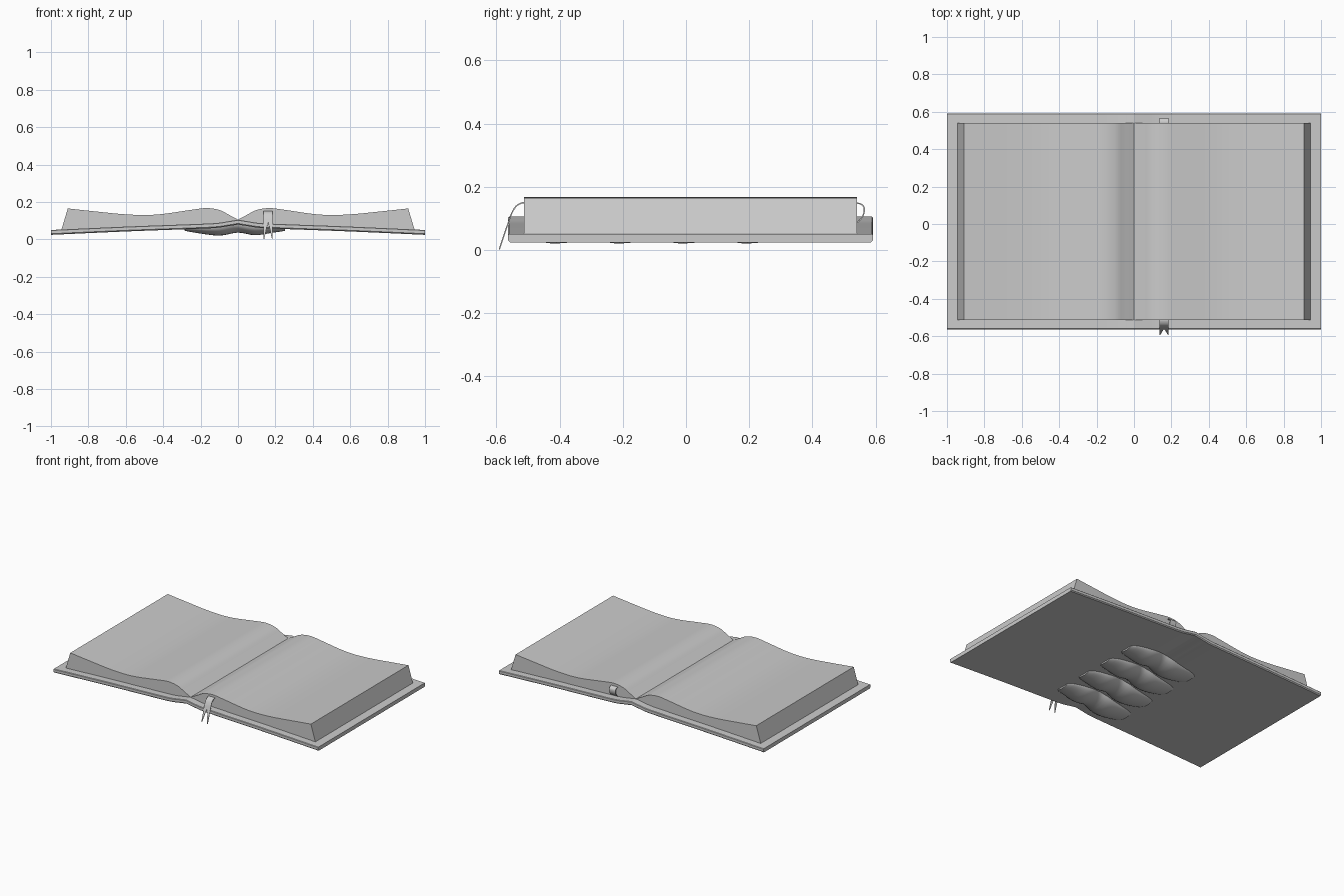
import bpy
import bmesh
import math

cube = bpy.data.objects.get("Cube")
if cube:
    bpy.data.objects.remove(cube, do_unlink=True)

# One plain grey for the whole book
grey = bpy.data.materials.new("plain_grey")
grey.use_nodes = True
grey.diffuse_color = (0.6, 0.6, 0.6, 1)
grey.node_tree.nodes["Principled BSDF"].inputs["Base Color"].default_value = (0.6, 0.6, 0.6, 1)


def loft(name, rings, angle=35):
    """Skin a row of closed rings and cap both ends."""
    bm = bmesh.new()
    rows = [[bm.verts.new(p) for p in ring] for ring in rings]
    n = len(rows[0])
    for a, b in zip(rows, rows[1:]):
        for i in range(n):
            j = (i + 1) % n
            bm.faces.new((a[i], a[j], b[j], b[i]))
    bm.faces.new(rows[0])
    bm.faces.new(rows[-1])
    bmesh.ops.remove_doubles(bm, verts=bm.verts, dist=0.00001)
    bmesh.ops.recalc_face_normals(bm, faces=bm.faces)
    mesh = bpy.data.meshes.new(name)
    bm.to_mesh(mesh)
    bm.free()
    mesh.materials.append(grey)
    obj = bpy.data.objects.new(name, mesh)
    bpy.context.collection.objects.link(obj)
    bpy.ops.object.select_all(action="DESELECT")
    obj.select_set(True)
    bpy.context.view_layer.objects.active = obj
    bpy.ops.object.shade_smooth_by_angle(angle=math.radians(angle))
    return obj


def smooth_path(pts, steps=6):
    """Catmull-Rom curve through 2D points."""
    ext = [pts[0]] + pts + [pts[-1]]
    out = []
    for a, b, c, d in zip(ext, ext[1:], ext[2:], ext[3:]):
        for s in range(steps):
            t = s / steps
            out.append(tuple(
                0.5 * (2 * q + (r - p) * t + (2 * p - 5 * q + 4 * r - w) * t * t
                       + (3 * q - p - 3 * r + w) * t ** 3)
                for p, q, r, w in zip(a, b, c, d)))
    return out + [pts[-1]]


def height(path, x):
    """Height of a curve at x, by straight interpolation."""
    for (x0, z0), (x1, z1) in zip(path, path[1:]):
        if x <= x1:
            return z0 + (z1 - z0) * (x - x0) / (x1 - x0)
    return path[-1][1]


def mirrored(path):
    return [(-x, z) for x, z in reversed(path[1:])] + path


# Cover: thin boards rising to a soft ridge at the spine
cover_top = smooth_path([(0, .105), (.05, .097), (.12, .087), (.25, .081), (.6, .068), (1, .05)])
THICK = 0.026
Y0, Y1, R = -0.563, 0.592, 0.006
loft("cover", [[(x, Y0 + R, z - THICK), (x, Y1 - R, z - THICK),
                (x, Y1, z - THICK + R), (x, Y1, z - R / 2), (x, Y1 - R / 2, z),
                (x, Y0 + R / 2, z), (x, Y0, z - R / 2), (x, Y0, z - THICK + R)]
               for x, z in mirrored(cover_top)])

# Page blocks: waved top, sloping outer edge, deep central fold
page_top = smooth_path([(0, .105), (.05, .132), (.1, .157), (.17, .167), (.26, .156),
                        (.4, .136), (.5, .13), (.62, .135), (.77, .15), (.91, .165)])
P0, P1 = -0.512, 0.541
for side, name in ((1, "left_pages"), (-1, "right_pages")):
    rings = []
    for x, z in page_top:
        foot = x * 0.945 / 0.91
        low = height(cover_top, foot) - 0.004
        rings.append([(side * foot, P0, low), (side * foot, P1, low),
                      (side * x, P1, z), (side * x, P0, z)])
    loft(name, rings)

# Spine bands: four rounded ribs under the spine
band_low = smooth_path([(-.285, .046), (-.22, .034), (-.1, .02), (0, .036),
                        (.09, .022), (.17, .033), (.25, .045)], 4)
for k in range(4):
    centre = -0.4 + 0.202 * k
    rings = []
    for x, z in band_low:
        t = (x + .285) / .535
        half = 0.05 + 0.047 * math.sin(math.pi * t) ** 0.5 if 0 < t < 1 else 0.05
        half -= 0.012 * math.exp(-(x / .05) ** 2)
        roof = height(cover_top, abs(x)) - THICK + 0.006
        ring = []
        for i in range(13):
            a = math.pi * i / 12
            ring.append((x, centre - half * math.cos(a) + 0.02 * math.sin(8 * x),
                         roof - (roof - z) * math.sin(a)))
        rings.append(ring)
    loft("spine_band_%d" % (k + 1), rings, 50)


# Ribbon bookmark: flat strip with a forked tail
def strip(name, path, left, right, thick=0.004):
    rings = []
    last = len(path) - 1
    for i, (y, z) in enumerate(path):
        (ya, za), (yb, zb) = path[max(i - 1, 0)], path[min(i + 1, last)]
        d = math.hypot(yb - ya, zb - za)
        ny, nz = -(zb - za) / d * thick / 2, (yb - ya) / d * thick / 2
        l, r = left(i / last), right(i / last)
        rings.append([(l, y - ny, z - nz), (r, y - ny, z - nz),
                      (r, y + ny, z + nz), (l, y + ny, z + nz)])
    return loft(name, rings)


L, M, H = 0.137, 0.161, 0.185
front = smooth_path([(-.5, .148), (-.518, .149), (-.538, .138), (-.552, .115), (-.561, .09)])
tail = smooth_path([(-.561, .09), (-.575, .05), (-.591, .002)], 4)
back = smooth_path([(.53, .146), (.548, .147), (.563, .136), (.562, .113), (.548, .092), (.53, .082)])
strip("ribbon_front", front, lambda t: L, lambda t: H)
strip("ribbon_back", back, lambda t: L, lambda t: H)
strip("ribbon_tail_right", tail, lambda t: L, lambda t: M + (L + .003 - M) * t)
strip("ribbon_tail_left", tail, lambda t: M + (H - .003 - M) * t, lambda t: H)
